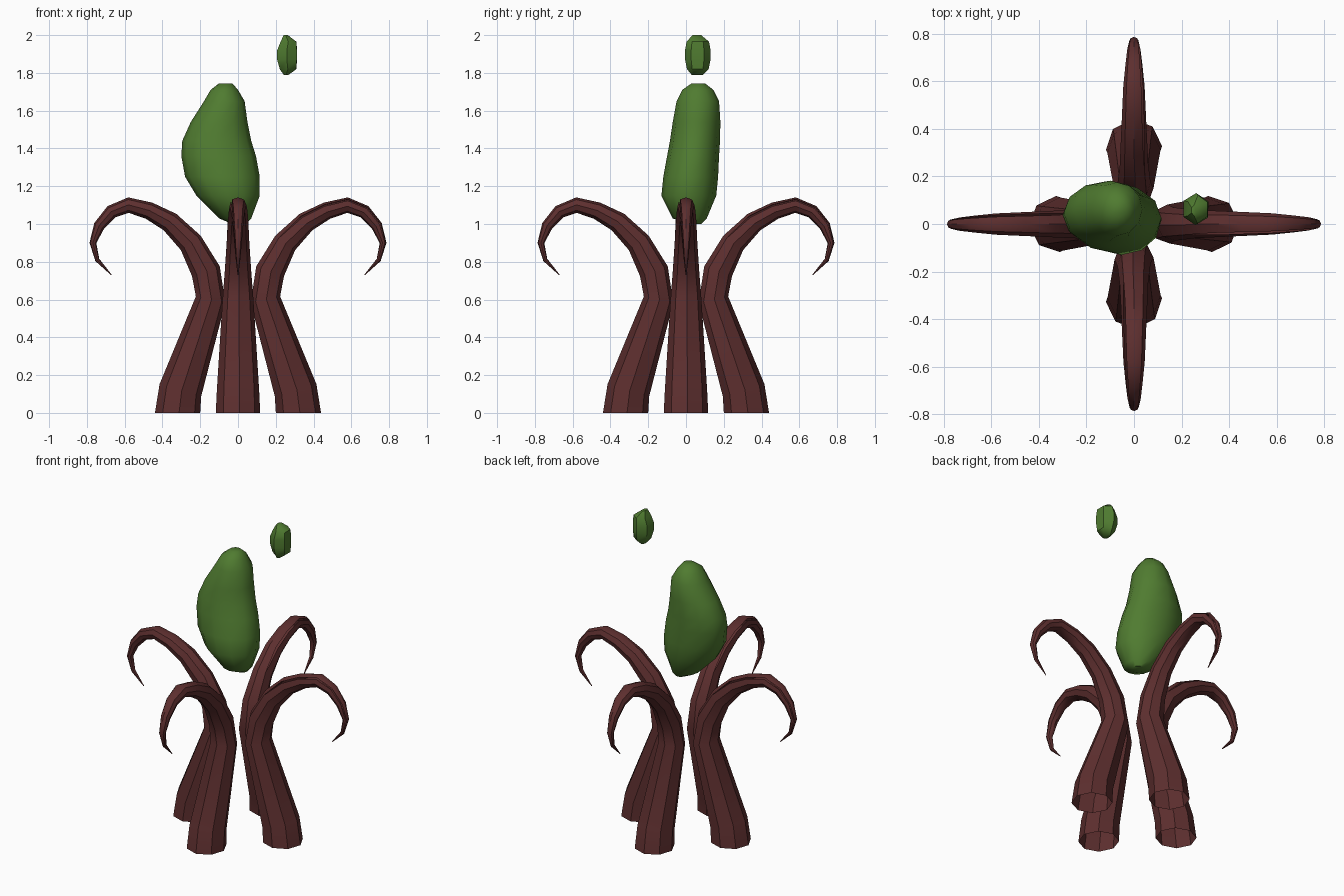
import bpy, bmesh, math
from mathutils import Vector, Matrix

cube = bpy.data.objects.get("Cube")
if cube:
    bpy.data.objects.remove(cube, do_unlink=True)


def material(name, rgb):
    m = bpy.data.materials.new(name)
    m.use_nodes = True
    m.diffuse_color = (*rgb, 1)
    m.node_tree.nodes["Principled BSDF"].inputs["Base Color"].default_value = (*rgb, 1)
    return m


BROWN = material("reddish brown", (0.11, 0.028, 0.028))
GREEN = material("leaf green", (0.08, 0.2, 0.03))


def finish(name, bm, mat, angle):
    mesh = bpy.data.meshes.new(name)
    bm.to_mesh(mesh)
    bm.free()
    mesh.materials.append(mat)
    obj = bpy.data.objects.new(name, mesh)
    bpy.context.collection.objects.link(obj)
    bpy.ops.object.select_all(action="DESELECT")
    obj.select_set(True)
    bpy.context.view_layer.objects.active = obj
    bpy.ops.object.shade_smooth_by_angle(angle=math.radians(angle))
    return obj


def bridge(bm, a, b, closed):
    count = len(a)
    for i in range(count if closed else count - 1):
        j = (i + 1) % count
        bm.faces.new((a[i], a[j], b[j], b[i]))


# Tentacle stations: distance from centre, height, half thickness, half width
STATIONS = [
    (0.32, 0, 0.12, 0.118), (0.305, 0.12, 0.115, 0.112),
    (0.145, 0.6, 0.08, 0.082), (0.17, 0.75, 0.078, 0.07),
    (0.25, 0.9, 0.065, 0.06), (0.36, 1.01, 0.055, 0.055),
    (0.47, 1.07, 0.046, 0.05), (0.58, 1.1, 0.041, 0.045),
    (0.67, 1.065, 0.036, 0.036), (0.735, 0.99, 0.03, 0.028),
    (0.768, 0.9, 0.018, 0.02), (0.745, 0.81, 0.012, 0.012),
    (0.67, 0.73, 0.002, 0.002),
]
SIDES = 8


def tentacle(name, turn):
    bm = bmesh.new()
    rings = []
    for k, (r, z, thick, wide) in enumerate(STATIONS):
        before = STATIONS[max(k - 1, 0)]
        after = STATIONS[min(k + 1, len(STATIONS) - 1)]
        along = Vector((after[0] - before[0], 0, after[1] - before[1])).normalized()
        if k == 0:
            along = Vector((0, 0, 1))
        upper = Vector((-along.z, 0, along.x))
        # A narrow split seam runs along the upper side of the curl
        gap = 0.22 if 5 <= k <= 11 else 0
        ring = []
        for i in range(SIDES + 1):
            a = 0.85 + gap / 2 + (math.tau - gap) * i / SIDES
            p = Vector((r, 0, z)) + upper * thick * math.cos(a)
            p.y -= wide * math.sin(a)
            ring.append(bm.verts.new(p))
        rings.append(ring)
    for a, b in zip(rings, rings[1:]):
        bridge(bm, a, b, False)
    bmesh.ops.remove_doubles(bm, verts=bm.verts, dist=0.0005)
    bmesh.ops.recalc_face_normals(bm, faces=bm.faces)
    bm.transform(Matrix.Rotation(turn, 4, "Z"))
    return finish(name, bm, BROWN, 40)


for n, side in enumerate(("left", "back", "right", "front")):
    tentacle(side + "_tentacle", n * math.pi / 2)


# Rounded lumps lofted from level slices: height, x low, x high, y low, y high
def lump(name, slices, sides, start, angle):
    bm = bmesh.new()
    rings = []
    for z, x0, x1, y0, y1 in slices:
        ring = []
        for i in range(sides):
            a = start + math.tau * i / sides
            ring.append(bm.verts.new(((x0 + x1) / 2 + (x1 - x0) / 2 * math.cos(a),
                                      (y0 + y1) / 2 + (y1 - y0) / 2 * math.sin(a), z)))
        rings.append(ring)
    for a, b in zip(rings, rings[1:]):
        bridge(bm, a, b, True)
    bm.faces.new(rings[0][::-1])
    bm.faces.new(rings[-1])
    bmesh.ops.recalc_face_normals(bm, faces=bm.faces)
    return finish(name, bm, GREEN, angle)


lump("large_green_body", [
    (1.0, -0.03, 0.04, 0.0, 0.08), (1.03, -0.1, 0.07, -0.07, 0.11),
    (1.15, -0.22, 0.115, -0.13, 0.16), (1.25, -0.28, 0.115, -0.12, 0.17),
    (1.36, -0.3, 0.095, -0.1, 0.175), (1.44, -0.295, 0.07, -0.085, 0.18),
    (1.54, -0.25, 0.05, -0.07, 0.182), (1.65, -0.18, 0.035, -0.05, 0.175),
    (1.71, -0.145, 0.0, -0.02, 0.145), (1.745, -0.1, -0.03, 0.03, 0.1),
], 12, 0, 50)

lump("small_green_bud", [
    (1.79, 0.24, 0.27, 0.03, 0.09), (1.82, 0.215, 0.315, 0.005, 0.12),
    (1.87, 0.2, 0.32, -0.005, 0.13), (1.92, 0.2, 0.32, -0.005, 0.13),
    (1.965, 0.22, 0.315, 0.003, 0.122), (2.0, 0.24, 0.265, 0.035, 0.08),
], 6, 0.5, 45)
